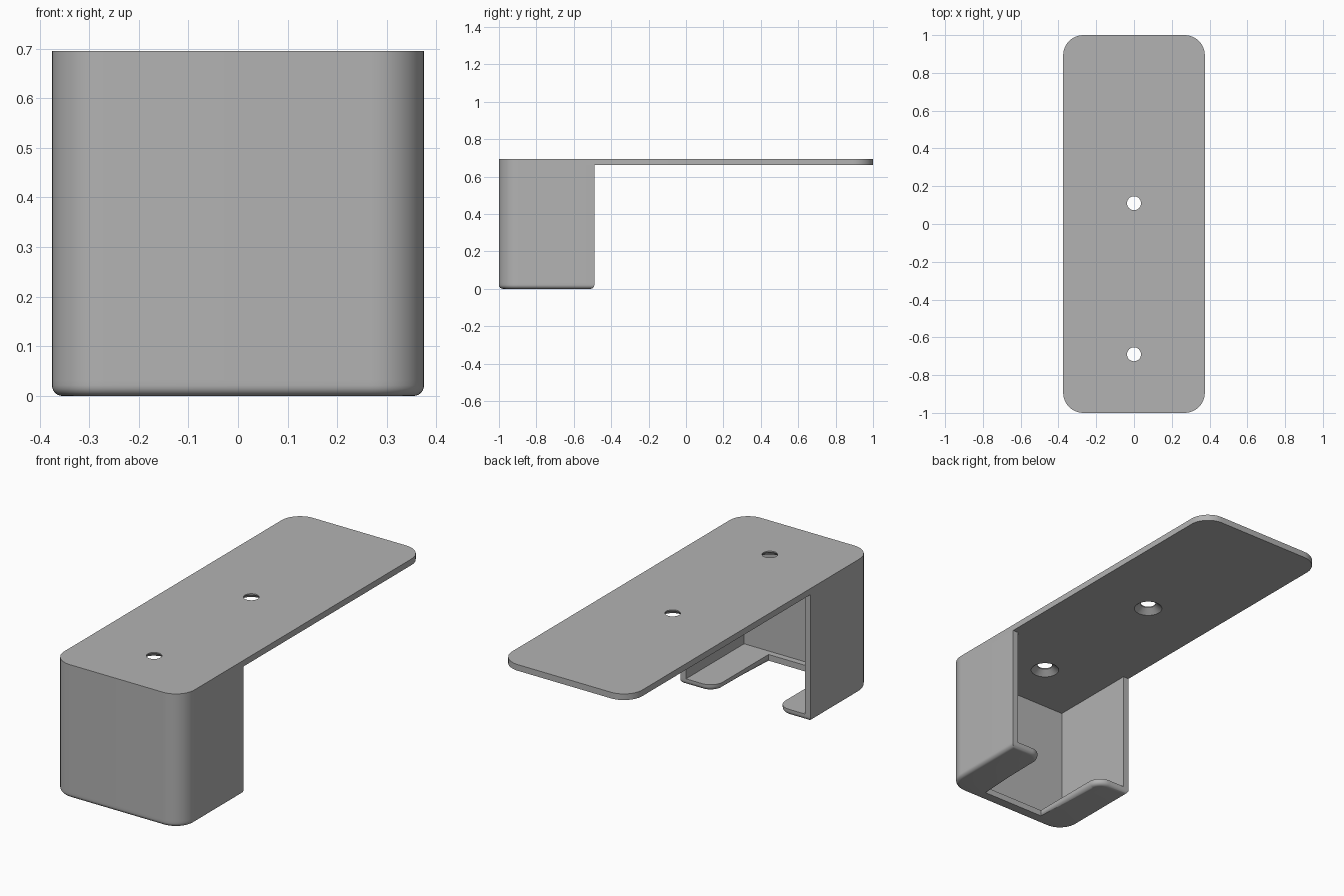
import bpy, bmesh, math
from mathutils import Vector

if "Cube" in bpy.data.objects:
    bpy.data.objects.remove(bpy.data.objects["Cube"], do_unlink=True)

W, L, H, T = 0.375, 1.0, 0.695, 0.032   # half width, half length, height, wall
R = 0.107                               # outer corner radius
BACK = -0.49                            # rear of the box
SLOT_X, SLOT_Y = 0.18, -0.936           # floor opening
FILLET = 0.021

grey = bpy.data.materials.new("matte grey")
grey.use_nodes = True
colour = (0.45, 0.45, 0.45, 1)
grey.diffuse_color = colour
grey.node_tree.nodes["Principled BSDF"].inputs["Base Color"].default_value = colour


def rounded(corners, steps=12):
    """Outline from (x, y, radius) right-angle corners."""
    pts = []
    for i, (x, y, r) in enumerate(corners):
        p = Vector((x, y))
        if r == 0:
            pts.append(p)
            continue
        a = (Vector(corners[i - 1][:2]) - p).normalized() * r
        b = (Vector(corners[(i + 1) % len(corners)][:2]) - p).normalized() * r
        for k in range(steps + 1):
            t = k / steps * math.pi / 2
            pts.append(p + a + b - b * math.cos(t) - a * math.sin(t))
    return pts


def prism(outline, z0, z1):
    bm = bmesh.new()
    base = bm.faces.new([bm.verts.new((p.x, p.y, z0)) for p in outline])
    top = bmesh.ops.extrude_face_region(bm, geom=[base], use_keep_orig=True)["geom"]
    for v in top:
        if isinstance(v, bmesh.types.BMVert):
            v.co.z = z1
    bmesh.ops.recalc_face_normals(bm, faces=bm.faces)
    return bm


def add_object(name, bm):
    mesh = bpy.data.meshes.new(name)
    bm.to_mesh(mesh)
    bm.free()
    mesh.materials.append(grey)
    ob = bpy.data.objects.new(name, mesh)
    bpy.context.collection.objects.link(ob)
    return ob


def smooth(ob):
    bpy.ops.object.select_all(action="DESELECT")
    ob.select_set(True)
    bpy.context.view_layer.objects.active = ob
    bpy.ops.object.shade_smooth_by_angle(angle=math.radians(35))


# Long top plate with rounded corners
plate = add_object("top_plate", prism(rounded(
    [(-W, -L, R), (W, -L, R), (W, L, R), (-W, L, R)]), H - T, H))

# Countersunk screw holes, wider underneath
for y in (-0.69, 0.11):
    bm = bmesh.new()
    rings = []
    for r, z in ((0.075, H - T - 0.005), (0.037, H - 0.006), (0.037, H + 0.05)):
        ring = bmesh.ops.create_circle(bm, segments=32, radius=r)["verts"]
        for v in ring:
            v.co += Vector((0, y, z))
        rings.append(ring)
    for low, high in zip(rings, rings[1:]):
        for i in range(32):
            bm.faces.new((low[i - 1], low[i], high[i], high[i - 1]))
    bm.faces.new(rings[0])
    bm.faces.new(rings[-1])
    bmesh.ops.recalc_face_normals(bm, faces=bm.faces)
    cutter = add_object("hole_cutter", bm)
    cutter.hide_render = True
    mod = plate.modifiers.new("hole", "BOOLEAN")
    mod.operation, mod.solver, mod.object = "DIFFERENCE", "EXACT", cutter
    bpy.context.view_layer.objects.active = plate
    bpy.ops.object.modifier_apply(modifier=mod.name)
    bpy.data.objects.remove(cutter, do_unlink=True)
smooth(plate)

# Front and side walls, open at the rear, square inside
walls = add_object("box_walls", prism(rounded(
    [(-W, -L, R), (W, -L, R), (W, BACK, 0), (W - T, BACK, 0),
     (W - T, T - L, 0), (T - W, T - L, 0), (T - W, BACK, 0), (-W, BACK, 0)]),
    T, H - T))
smooth(walls)

# Slotted floor with a rounded lower edge
bm = prism(rounded(
    [(-W, -L, R), (W, -L, R), (W, BACK, 0), (SLOT_X, BACK, 0.07),
     (SLOT_X, SLOT_Y, 0), (-SLOT_X, SLOT_Y, 0), (-SLOT_X, BACK, 0.07),
     (-W, BACK, 0)]), 0, T)
lower = [e for e in bm.edges if all(v.co.z < 0.001 for v in e.verts)
         and not all(abs(v.co.y - SLOT_Y) < 0.001 for v in e.verts)]
bmesh.ops.bevel(bm, geom=lower, offset=FILLET, segments=6, profile=0.5,
                affect="EDGES", clamp_overlap=False)
smooth(add_object("slotted_floor", bm))
